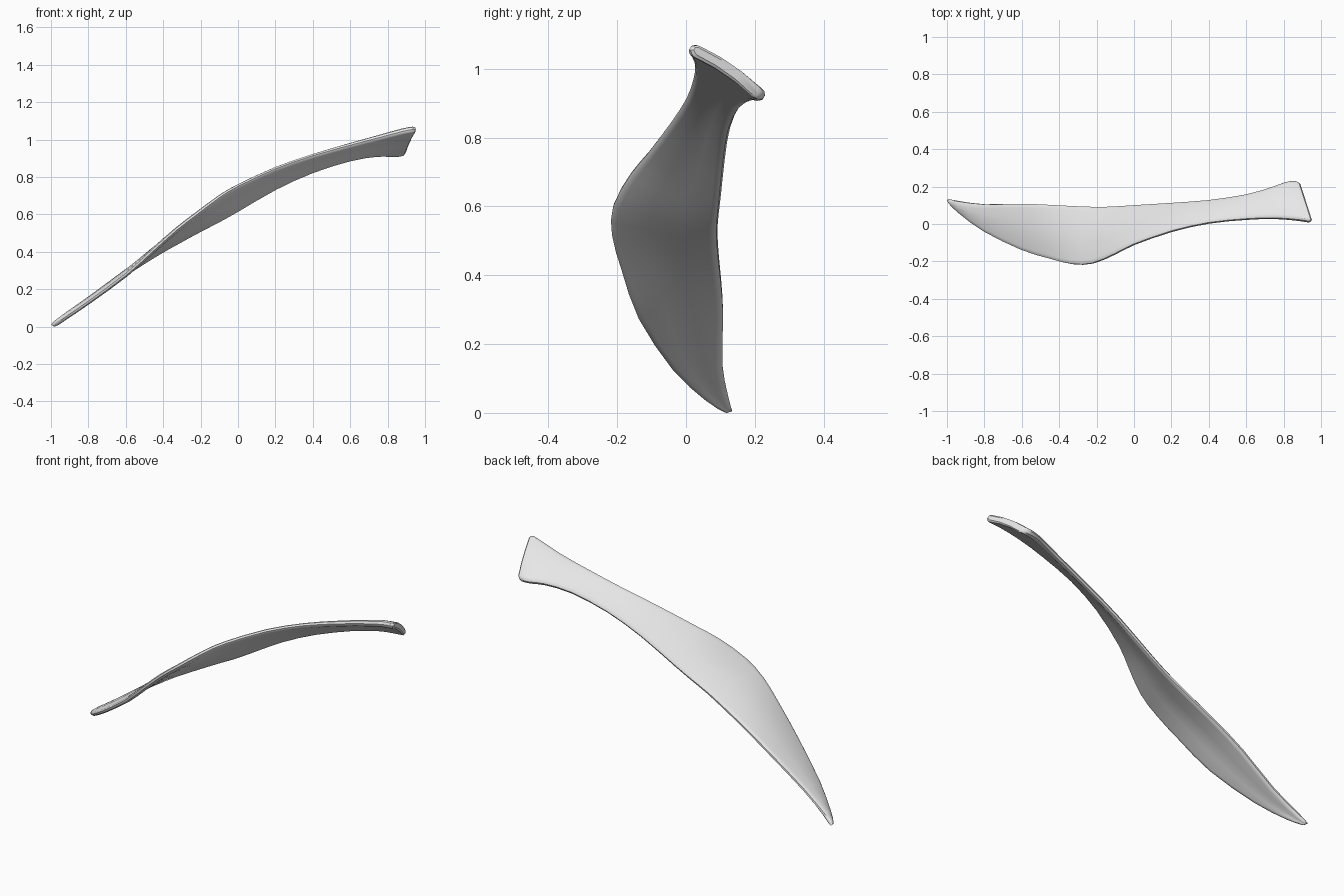
import bpy, bmesh
from mathutils import Vector

cube = bpy.data.objects.get("Cube")
if cube:
    bpy.data.objects.remove(cube, do_unlink=True)

# Plain light grey finish
grey = bpy.data.materials.new("light_grey")
grey.use_nodes = True
colour = (0.8, 0.8, 0.8, 1)
grey.diffuse_color = colour
grey.node_tree.nodes["Principled BSDF"].inputs["Base Color"].default_value = colour

# Matching points along the front and back edges, from tip to flared end
front_edge = [(-.985, .112, .012), (-.93, .055, .05), (-.8, -.04, .14), (-.6, -.138, .288),
              (-.45, -.185, .423), (-.33, -.214, .53), (-.22, -.21, .615), (-.1, -.16, .705),
              (0, -.11, .765), (.2, -.04, .858), (.4, .005, .928), (.6, .025, .985),
              (.75, .03, 1.025), (.88, .02, 1.06), (.935, .012, 1.07), (.95, .025, 1.068)]
back_edge = [(-.995, .132, .018), (-.94, .122, .06), (-.8, .105, .155), (-.6, .108, .295),
             (-.45, .102, .388), (-.33, .095, .455), (-.2, .09, .525), (-.1, .092, .575),
             (0, .098, .63), (.2, .11, .745), (.4, .125, .835), (.6, .155, .9),
             (.74, .195, .925), (.81, .22, .925), (.865, .226, .927), (.89, .21, .937)]
last = len(front_edge) - 1


def smooth_path(points, steps=2):
    """Catmull-Rom curve through the points."""
    p = [Vector(q) for q in points]
    p = [p[0]] + p + [p[-1]]
    out = []
    for i in range(1, len(p) - 2):
        a, b, c, d = p[i - 1:i + 3]
        for k in range(steps):
            t = k / steps
            out.append(0.5 * (2 * b + (c - a) * t + (2 * a - 5 * b + 4 * c - d) * t * t
                              + (3 * b - a - 3 * c + d) * t ** 3))
    return out + [p[-1]]


def section(front, back, tangent, half):
    """Thin arched cross-section with bevelled rims."""
    across = back - front
    width = across.length
    across.normalize()
    up = tangent.cross(across).normalized()
    rim = min(0.02, width * 0.25)
    arch = 0.03 * width
    top = [(0, half * 0.4, 0), (rim * 0.4, half * 0.85, 0), (rim, half, 0),
           (width * 0.35, half, arch), (width * 0.65, half, arch),
           (width - rim, half, 0), (width - rim * 0.4, half * 0.85, 0), (width, half * 0.4, 0)]
    ring = [(u, h + a) for u, h, a in top] + [(u, a - h) for u, h, a in reversed(top)]
    return [front + across * u + up * h for u, h in ring]


# Curved blade with its flared grip, lofted as one skin
fronts, backs = smooth_path(front_edge), smooth_path(back_edge)
mids = [(f + b) / 2 for f, b in zip(fronts, backs)]
count = len(mids)
bm = bmesh.new()
rings = []
for i in range(count):
    tangent = mids[min(i + 1, count - 1)] - mids[max(i - 1, 0)]
    station = i * last / (count - 1)
    half = 0.013 + 0.005 * max(0, min(1, (station - 10) / 3))
    if i == 0 or i == count - 1:
        half *= 0.6
    rings.append([bm.verts.new(v) for v in section(fronts[i], backs[i], tangent, half)])
for lower, upper in zip(rings, rings[1:]):
    n = len(lower)
    for j in range(n):
        k = (j + 1) % n
        bm.faces.new((lower[j], lower[k], upper[k], upper[j]))
bm.faces.new(rings[0])
bm.faces.new(rings[-1])
bmesh.ops.recalc_face_normals(bm, faces=bm.faces)

# Rest the tip on the ground
lowest = min(v.co.z for v in bm.verts)
bmesh.ops.translate(bm, verts=bm.verts, vec=(0, 0, -lowest))

mesh = bpy.data.meshes.new("curved_blade")
bm.to_mesh(mesh)
bm.free()
mesh.materials.append(grey)
blade = bpy.data.objects.new("curved_blade", mesh)
bpy.context.collection.objects.link(blade)
bpy.ops.object.select_all(action='DESELECT')
blade.select_set(True)
bpy.context.view_layer.objects.active = blade
bpy.ops.object.shade_smooth_by_angle(angle=0.6)
